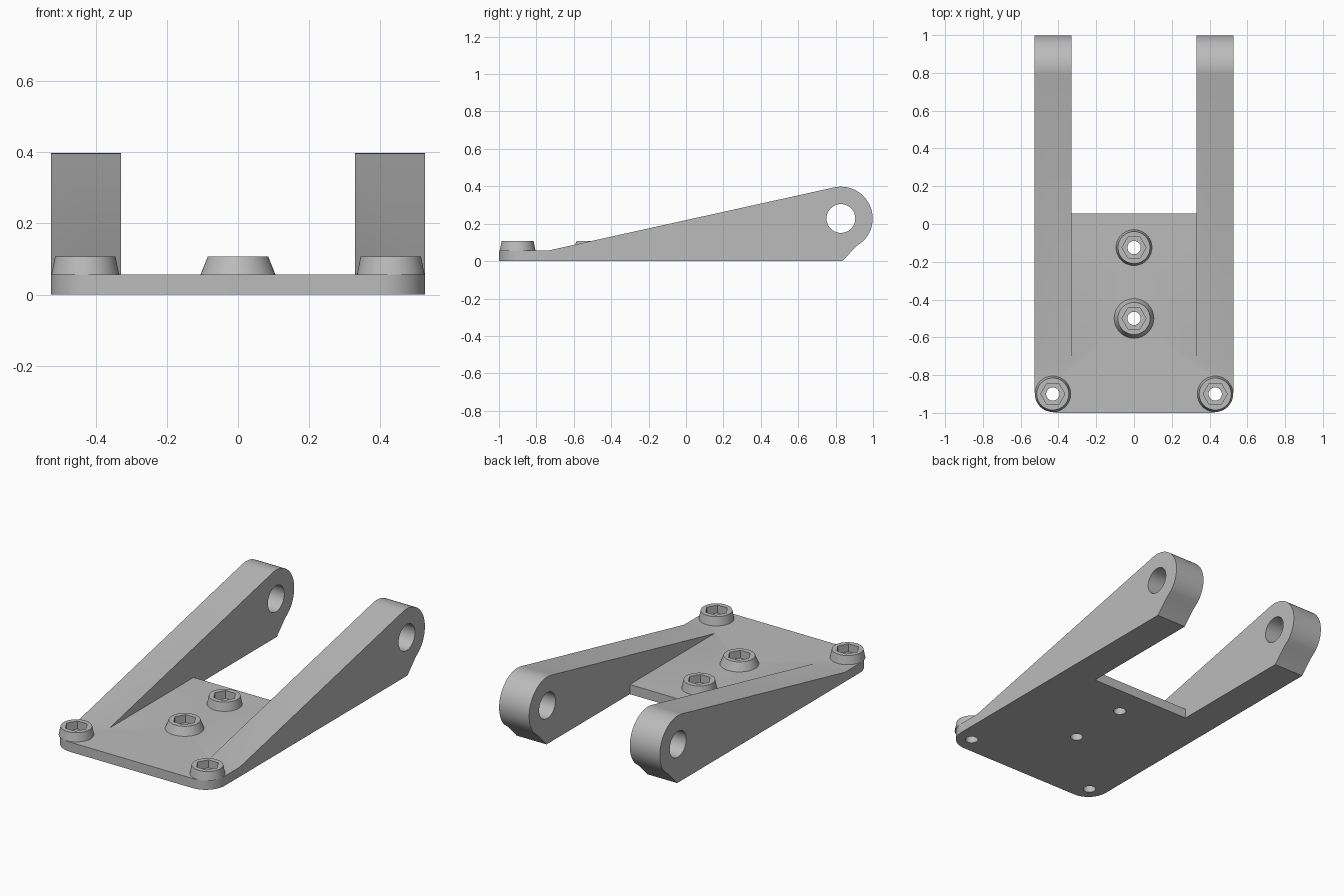
import bpy, bmesh
from math import sin, cos, pi, radians
from mathutils import Vector

if "Cube" in bpy.data.objects:
    bpy.data.objects.remove(bpy.data.objects["Cube"], do_unlink=True)

grey = bpy.data.materials.new("plain grey")
grey.use_nodes = True
COLOUR = (0.5, 0.5, 0.5, 1)
grey.diffuse_color = COLOUR
grey.node_tree.nodes["Principled BSDF"].inputs["Base Color"].default_value = COLOUR

HALF_WIDTH, ARM_INNER, PLATE_TOP = 0.527, 0.33, 0.057
PIVOT = (0.828, 0.228)
SCREWS = [(-0.43, -0.9, 0.095), (0.43, -0.9, 0.095), (0, -0.5, 0.105), (0, -0.125, 0.095)]


def arc(cx, cy, r, start, end, n):
    """Points along a circular arc, angles in degrees."""
    angles = [radians(start + (end - start) * i / n) for i in range(n + 1)]
    return [(cx + r * cos(a), cy + r * sin(a)) for a in angles]


def finish(name, bm):
    bmesh.ops.recalc_face_normals(bm, faces=bm.faces)
    mesh = bpy.data.meshes.new(name)
    bm.to_mesh(mesh)
    bm.free()
    mesh.materials.append(grey)
    obj = bpy.data.objects.new(name, mesh)
    bpy.context.collection.objects.link(obj)
    return obj


def prism(name, points, sweep):
    """Extrude a closed outline along a vector."""
    bm = bmesh.new()
    face = bm.faces.new([bm.verts.new(p) for p in points])
    result = bmesh.ops.extrude_face_region(bm, geom=[face])
    moved = [v for v in result["geom"] if isinstance(v, bmesh.types.BMVert)]
    bmesh.ops.translate(bm, verts=moved, vec=Vector(sweep))
    return finish(name, bm)


def combine(target, other, operation):
    """Apply a boolean and discard the helper."""
    mod = target.modifiers.new("combine", 'BOOLEAN')
    mod.operation, mod.solver, mod.object = operation, 'EXACT', other
    bpy.context.view_layer.objects.active = target
    bpy.ops.object.modifier_apply(modifier=mod.name)
    bpy.data.objects.remove(other, do_unlink=True)


def smooth(obj):
    bpy.ops.object.select_all(action='DESELECT')
    obj.select_set(True)
    bpy.context.view_layer.objects.active = obj
    bpy.ops.object.shade_smooth_by_angle(angle=radians(25))


# Base plate with rounded front corners
R = 0.125
cx, cy = HALF_WIDTH - R, R - 1
outline = arc(-cx, cy, R, 180, 270, 12) + arc(cx, cy, R, 270, 360, 12)
outline += [(HALF_WIDTH, 0.055), (-HALF_WIDTH, 0.055)]
bracket = prism("bracket_body", [(x, y, 0) for x, y in outline], (0, 0, PLATE_TOP))

# Tapered side arms with a rounded, pierced end
profile = [(-0.735, 0), (-0.735, PLATE_TOP)] + arc(*PIVOT, 0.17, 102, -45, 32)
profile += [(0.91, 0.078), (0.835, 0)]
for side in (-1, 1):
    arm = prism("arm", [(side * ARM_INNER, y, z) for y, z in profile],
                (side * (HALF_WIDTH - ARM_INNER), 0, 0))
    combine(bracket, arm, 'UNION')

pivot_hole = [(-1, y, z) for y, z in arc(*PIVOT, 0.077, 0, 360, 40)[:-1]]
combine(bracket, prism("pivot_cutter", pivot_hole, (2, 0, 0)), 'DIFFERENCE')
for x, y, r in SCREWS:
    hole = [(px, py, -0.1) for px, py in arc(x, y, 0.035, 0, 360, 48)[:-1]]
    combine(bracket, prism("screw_cutter", hole, (0, 0, 0.3)), 'DIFFERENCE')

bm = bmesh.new()
bm.from_mesh(bracket.data)
bmesh.ops.remove_doubles(bm, verts=bm.verts, dist=0.0001)
bmesh.ops.dissolve_limit(bm, angle_limit=radians(0.5), verts=bm.verts, edges=bm.edges)
bm.to_mesh(bracket.data)
bm.free()
smooth(bracket)


# Conical screw bosses with hexagonal sockets
def boss(name, x, y, base_radius):
    n, top, floor = 48, 0.107, 0.06
    rings = [(base_radius, PLATE_TOP, False), (0.085, top, False), (0.064, top, True),
             (0.064, floor, True), (0.035, floor, False), (0.035, PLATE_TOP, False)]
    bm = bmesh.new()
    loops = []
    for radius, z, hexagonal in rings:
        loop = []
        for i in range(n):
            a = 2 * pi * i / n
            r = radius * cos(pi / 6) / cos(a % (pi / 3) - pi / 6) if hexagonal else radius
            loop.append(bm.verts.new((x + r * cos(a), y + r * sin(a), z)))
        loops.append(loop)
    for lower, upper in zip(loops, loops[1:] + loops[:1]):
        for i in range(n):
            j = (i + 1) % n
            bm.faces.new((lower[i], lower[j], upper[j], upper[i]))
    smooth(finish(name, bm))


names = ["front_right_boss", "front_left_boss", "middle_boss", "rear_boss"]
for name, screw in zip(names, SCREWS):
    boss(name, *screw)
